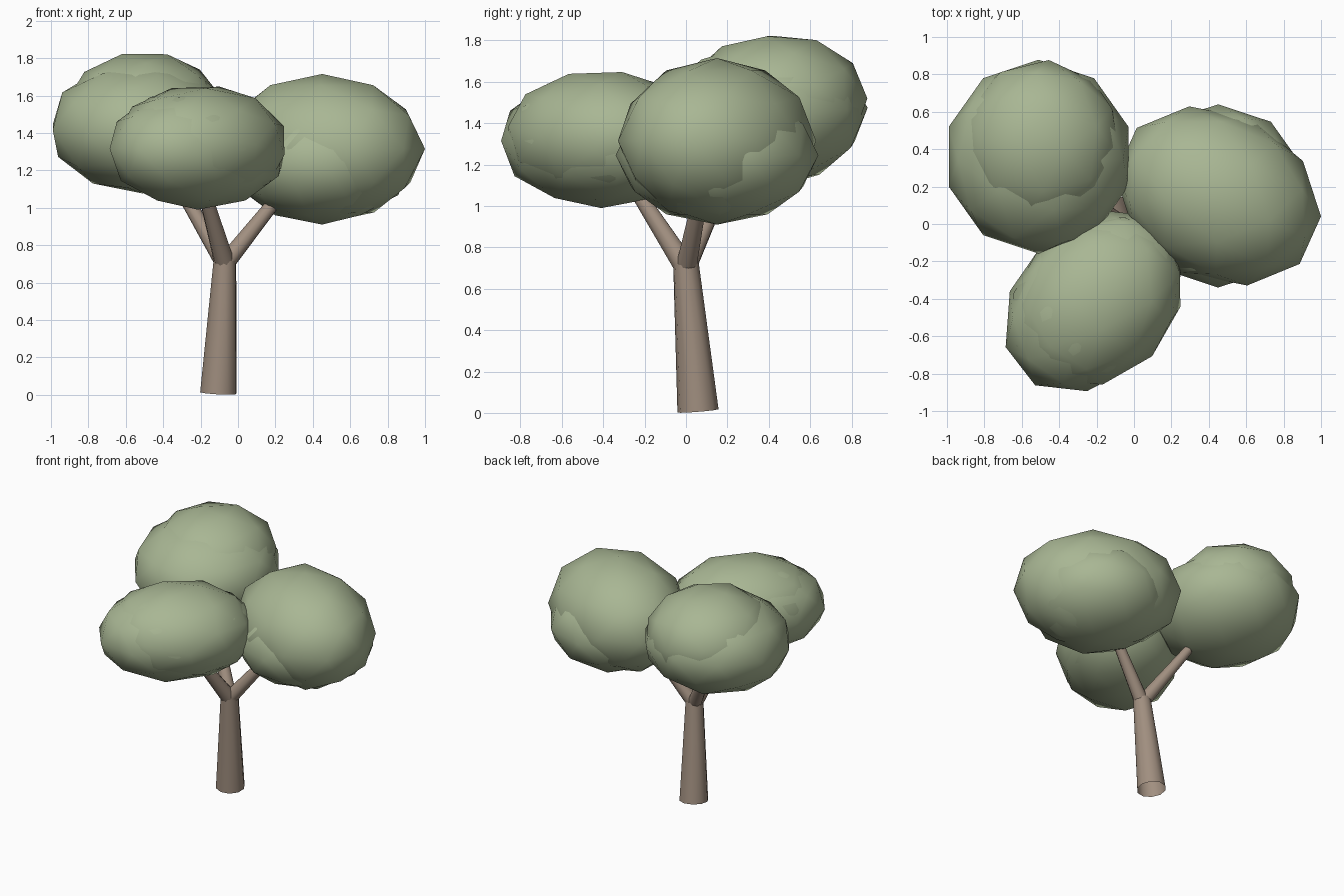
import bpy, math
from mathutils import Vector, Matrix

cube = bpy.data.objects.get("Cube")
if cube:
    bpy.data.objects.remove(cube)


def material(name, color):
    mat = bpy.data.materials.new(name)
    mat.use_nodes = True
    mat.diffuse_color = color
    mat.node_tree.nodes["Principled BSDF"].inputs["Base Color"].default_value = color
    return mat


leaf_green = material("leaf_green", (0.395, 0.47, 0.295, 1))
bark_brown = material("bark_brown", (0.355, 0.275, 0.215, 1))


def finish(name, mat, angle):
    obj = bpy.context.object
    obj.name = name
    obj.data.materials.append(mat)
    bpy.ops.object.shade_smooth_by_angle(angle=math.radians(angle))
    return obj


def limb(name, start, end, r1, r2, sides=10):
    """Tapered open tube between two points."""
    a, b = Vector(start), Vector(end)
    bpy.ops.mesh.primitive_cone_add(
        vertices=sides, radius1=r1, radius2=r2, depth=(b - a).length, end_fill_type="NOTHING",
        location=(a + b) / 2, rotation=(b - a).to_track_quat("Z", "Y").to_euler())
    return finish(name, bark_brown, 50)


def turned(degrees, axis):
    return Matrix.Rotation(math.radians(degrees), 4, axis)


def blob(name, center, radii, turn=0, tilt=0, spin=0, roll=0):
    """Low-poly leaf mass: spin and roll move the facets, turn and tilt the whole ellipsoid."""
    bpy.ops.mesh.primitive_ico_sphere_add(subdivisions=2, radius=1, location=center)
    obj = finish(name, leaf_green, 80)
    obj.data.transform(turned(turn, "Z") @ turned(tilt, "X") @ Matrix.Diagonal((*radii, 1))
                       @ turned(roll, "Y") @ turned(spin, "Z"))
    return obj


# Trunk and its three branches
fork = (-0.07, 0.0, 0.70)
limb("trunk", (-0.105, 0.058, 0.01), (-0.07, 0.0, 0.72), 0.1, 0.062)
limb("left_branch", fork, (0.25, 0.08, 1.1), 0.05, 0.033)
limb("front_branch", fork, (-0.19, -0.27, 1.12), 0.055, 0.033)
limb("back_branch", fork, (-0.32, 0.19, 1.12), 0.05, 0.033)

# Left leaf cluster: wide mass with a lower one inside
blob("left_leaves", (0.45, 0.15, 1.315), (0.575, 0.45, 0.4), turn=-28, spin=3)
blob("left_leaves_lower", (0.45, 0.15, 1.245), (0.48, 0.49, 0.335))

# Front leaf cluster, stretched along the diagonal
blob("front_leaves", (-0.215, -0.41, 1.315), (0.555, 0.415, 0.325), turn=47, spin=-7)
blob("front_leaves_inner", (-0.2, -0.41, 1.335), (0.52, 0.42, 0.325), turn=45, spin=0, roll=16)

# Back leaf cluster: wide mass with a higher one inside
blob("back_leaves", (-0.51, 0.36, 1.43), (0.505, 0.52, 0.355), tilt=5)
blob("back_leaves_upper", (-0.5, 0.42, 1.49), (0.44, 0.46, 0.345), tilt=5, spin=30, roll=16)
